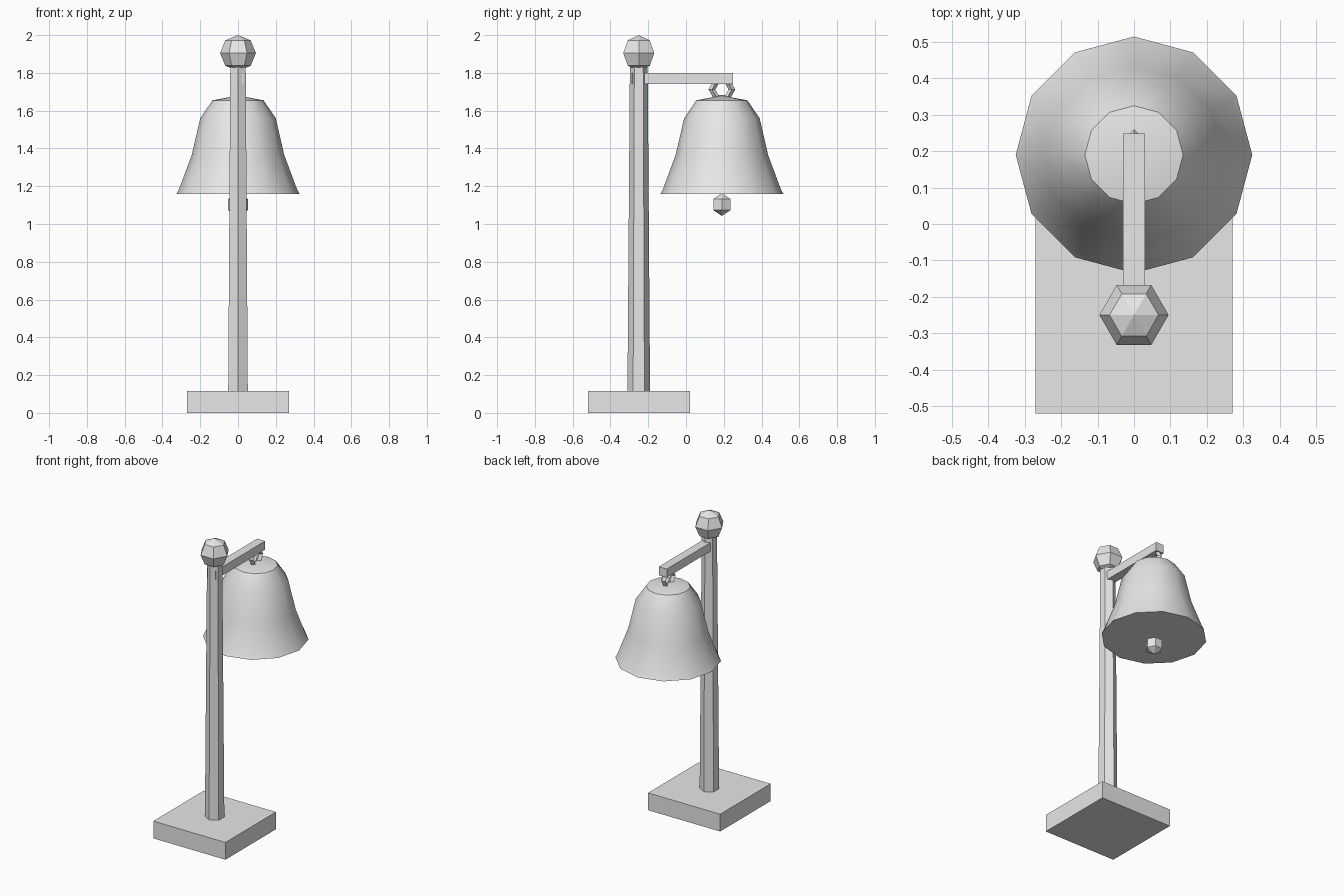
import bpy, bmesh, math
from mathutils import Matrix

if "Cube" in bpy.data.objects:
    bpy.data.objects.remove(bpy.data.objects["Cube"])

grey = bpy.data.materials.new("plain grey")
grey.diffuse_color = (0.8, 0.8, 0.8, 1)
grey.use_nodes = True
grey.node_tree.nodes["Principled BSDF"].inputs["Base Color"].default_value = grey.diffuse_color

POST_Y, BELL_Y = -0.25, 0.19


def finish(name, bm, smooth=False):
    bmesh.ops.recalc_face_normals(bm, faces=bm.faces)
    mesh = bpy.data.meshes.new(name)
    bm.to_mesh(mesh)
    bm.free()
    mesh.materials.append(grey)
    ob = bpy.data.objects.new(name, mesh)
    bpy.context.collection.objects.link(ob)
    if smooth:
        bpy.context.view_layer.objects.active = ob
        ob.select_set(True)
        bpy.ops.object.shade_smooth_by_angle(angle=math.radians(40))
        ob.select_set(False)
    return ob


def box(name, lo, hi):
    bm = bmesh.new()
    bmesh.ops.create_cube(bm, size=1)
    for v in bm.verts:
        v.co = [(a + b) / 2 + c * (b - a) for a, b, c in zip(lo, hi, v.co)]
    return finish(name, bm)


def lathe(name, y, profile, sides, turn=0.0, smooth=False):
    """Turn (radius, z) points around a vertical axis; radius 0 is a pole."""
    bm = bmesh.new()
    rings = []
    for r, z in profile:
        n = sides if r > 0 else 1
        rings.append([bm.verts.new((r * math.cos(turn + math.tau * i / sides),
                                    y + r * math.sin(turn + math.tau * i / sides), z))
                      for i in range(n)])
    for a, b in zip(rings, rings[1:]):
        for i in range(sides):
            j = (i + 1) % sides
            quad = [a[i % len(a)], a[j % len(a)], b[j % len(b)], b[i % len(b)]]
            bm.faces.new(list(dict.fromkeys(quad)))
    for ring in (rings[0], rings[-1]):
        if len(ring) > 1:
            bm.faces.new(ring)
    return finish(name, bm, smooth)


def ball(name, y, z, radius, rings):
    pts = [(radius * math.sin(math.pi * i / rings) if 0 < i < rings else 0,
            z - radius * math.cos(math.pi * i / rings)) for i in range(rings + 1)]
    return lathe(name, y, pts, 6)


# stand
box("base", (-0.27, -0.52, 0), (0.27, 0.02, 0.117))
lathe("post", POST_Y, [(0.06, 0.1), (0.047, 1.85)], 6, math.pi / 2)
ball("finial", POST_Y, 1.905, 0.095, 4)
box("arm", (-0.03, -0.285, 1.742), (0.03, 0.248, 1.80))

# hanging ring, a six-sided loop with a diamond section, lying in the y-z plane
bm = bmesh.new()
loops = []
for i in range(6):
    a = math.tau * i / 6
    loops.append([])
    for k in range(4):
        b = math.tau * k / 4
        r = 0.053 + 0.018 * math.cos(b)
        loops[-1].append(bm.verts.new((0.018 * math.sin(b), BELL_Y + r * math.cos(a),
                                       1.712 + r * math.sin(a))))
for i in range(6):
    p, q = loops[i], loops[(i + 1) % 6]
    for k in range(4):
        m = (k + 1) % 4
        bm.faces.new((p[k], p[m], q[m], q[k]))
finish("hanging_ring", bm)

# bell with closed mouth, and clapper
lathe("bell", BELL_Y, [(0, 1.16), (0.325, 1.16), (0.312, 1.185), (0.245, 1.365),
                       (0.2, 1.56), (0.135, 1.655), (0, 1.68)], 12, smooth=True)
ball("clapper", BELL_Y, 1.103, 0.06, 3)
